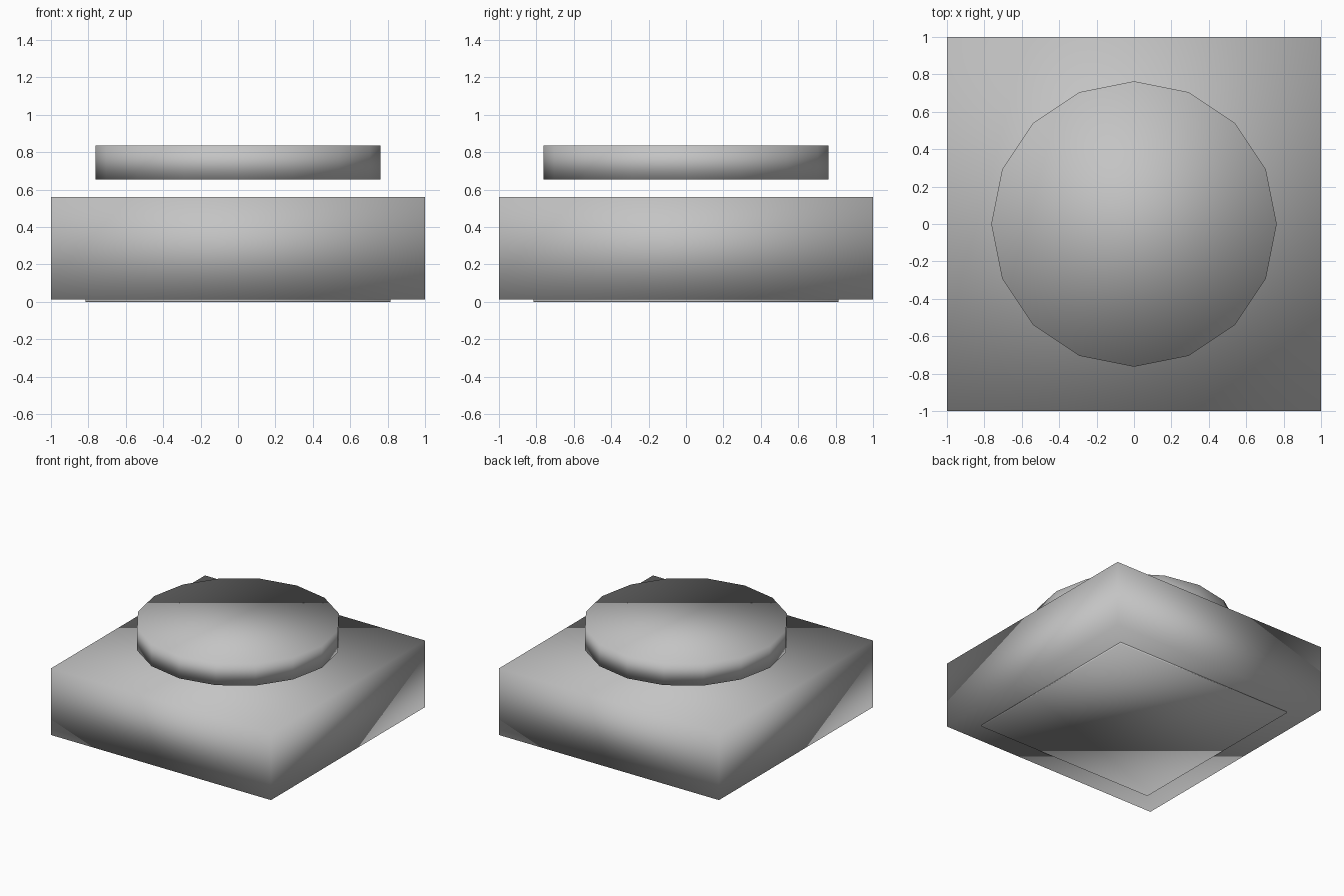
import bpy
import bmesh
from mathutils import Matrix

default = bpy.data.objects.get("Cube")
if default:
    bpy.data.objects.remove(default, do_unlink=True)

# One plain grey for every part
grey = bpy.data.materials.new("plain grey")
grey.use_nodes = True
colour = (0.55, 0.55, 0.55, 1)
grey.diffuse_color = colour
grey.node_tree.nodes["Principled BSDF"].inputs["Base Color"].default_value = colour


def add_part(name, bm):
    """Turn a bmesh into a fully smooth-shaded object."""
    mesh = bpy.data.meshes.new(name)
    for face in bm.faces:
        face.smooth = True
    bm.to_mesh(mesh)
    bm.free()
    mesh.materials.append(grey)
    part = bpy.data.objects.new(name, mesh)
    bpy.context.collection.objects.link(part)
    return part


def add_slab(name, half, bottom, top):
    """Square slab between two heights."""
    bm = bmesh.new()
    bmesh.ops.create_cube(bm, size=1)
    bmesh.ops.scale(bm, verts=bm.verts, vec=(2 * half, 2 * half, top - bottom))
    bmesh.ops.translate(bm, verts=bm.verts, vec=(0, 0, (top + bottom) / 2))
    return add_part(name, bm)


def add_disc(name, radius, bottom, top, sides):
    """Low-poly disc with a corner on each axis."""
    bm = bmesh.new()
    bmesh.ops.create_cone(bm, cap_ends=True, segments=sides,
                          radius1=radius, radius2=radius, depth=top - bottom,
                          matrix=Matrix.Translation((0, 0, (top + bottom) / 2)))
    return add_part(name, bm)


# Thin foot under the block, and the button hovering above it
add_slab("foot_plate", 0.815, 0, 0.013)
add_slab("base_block", 1, 0.013, 0.56)
add_disc("button_disc", 0.763, 0.655, 0.835, 16)
